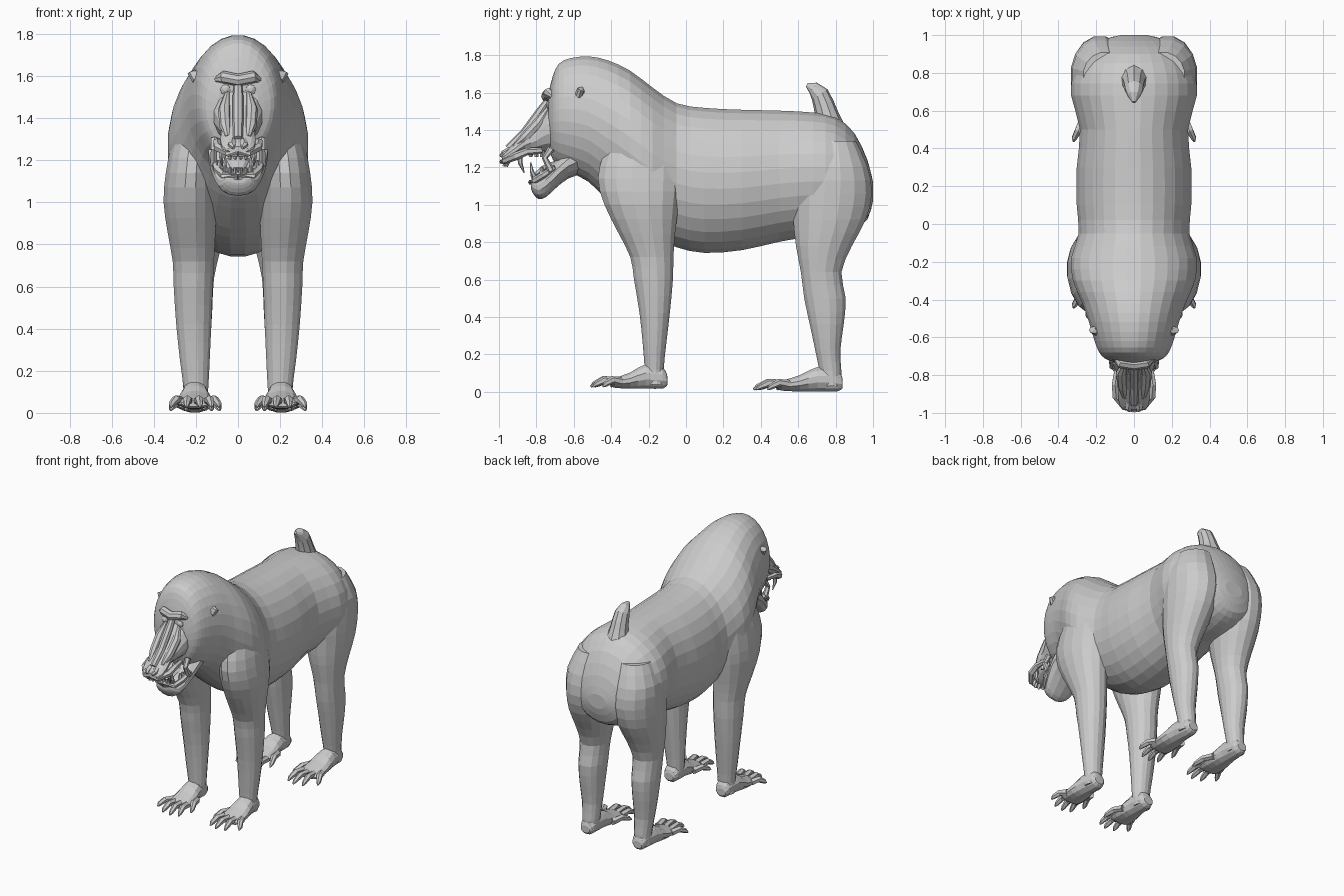
import bpy, bmesh, math
from mathutils import Vector


def skin(name, rings, mirror=False):
    """Closed flat-shaded mesh through a list of point rings."""
    bm = bmesh.new()
    loops = [[bm.verts.new(p) for p in r] for r in rings]
    n = len(loops[0])
    for a, b in zip(loops, loops[1:]):
        for i in range(n):
            j = (i + 1) % n
            bm.faces.new((a[i], a[j], b[j], b[i]))
    bm.faces.new(loops[0])
    bm.faces.new(loops[-1])
    bmesh.ops.recalc_face_normals(bm, faces=bm.faces[:])
    me = bpy.data.meshes.new(name)
    bm.to_mesh(me)
    bm.free()
    ob = bpy.data.objects.new(name, me)
    bpy.context.collection.objects.link(ob)
    if mirror:
        ob.modifiers.new("Mirror", 'MIRROR').use_mirror_merge = False
    return ob


def smooth_rows(rows):
    """Insert one Catmull-Rom row between each pair."""
    out = []
    for i in range(len(rows) - 1):
        a, b = rows[i], rows[i + 1]
        p, q = rows[max(i - 1, 0)], rows[min(i + 2, len(rows) - 1)]
        out.append(a)
        out.append(tuple((9 * (s + t) - u - v) / 16 for s, t, u, v in zip(a, b, p, q)))
    return out + [rows[-1]]


def loft(name, axis, rows, sides=20, mirror=False):
    """Rows: position on axis, then x low/high and other-axis low/high."""
    rings = []
    for pos, x0, x1, b0, b1 in smooth_rows(rows):
        ring = []
        for k in range(sides):
            t = 2 * math.pi * (k + 0.5) / sides
            x = (x0 + x1) / 2 + (x1 - x0) / 2 * math.cos(t)
            b = (b0 + b1) / 2 + (b1 - b0) / 2 * math.sin(t)
            ring.append((x, pos, b) if axis == 'y' else (x, b, pos))
        rings.append(ring)
    return skin(name, rings, mirror)


def tube(name, pts, radii, sides=8, mirror=False, flat=1.0):
    """Tapered tube along points; flat scales its thickness."""
    pts = [Vector(p) for p in pts]
    rings = []
    for i, (p, r) in enumerate(zip(pts, radii)):
        d = (pts[min(i + 1, len(pts) - 1)] - pts[max(i - 1, 0)]).normalized()
        u = d.cross(Vector((1, 0, 0)) if abs(d.x) < 0.9 else Vector((0, 0, 1))).normalized()
        v = d.cross(u)
        rings.append([p + u * r * flat * math.cos(2 * math.pi * k / sides)
                      + v * r * math.sin(2 * math.pi * k / sides) for k in range(sides)])
    return skin(name, rings, mirror)


def sym(rows):
    return [(y, -w, w, lo, hi) for y, w, lo, hi in rows]


# Torso, mane and skull
body = loft("body", 'y', sym([
    (1.0, .07, 1.02, 1.12), (.97, .18, .92, 1.24), (.9, .26, .87, 1.385), (.8, .32, .84, 1.47),
    (.68, .335, .83, 1.495), (.5, .288, .80, 1.505), (.3, .305, .755, 1.51), (.1, .305, .74, 1.52),
    (-.05, .295, .77, 1.545), (-.18, .335, .83, 1.63), (-.3, .325, .92, 1.72),
    (-.42, .275, 1.02, 1.775), (-.52, .24, 1.12, 1.795), (-.62, .21, 1.17, 1.785),
    (-.68, .185, 1.2, 1.755), (-.712, .155, 1.24, 1.69), (-.735, .10, 1.3, 1.6)]), 28)

# Legs, merged into the body
front_legs = loft("front_legs", 'z', [
    (.04, .15, .26, -.22, -.11), (.12, .14, .26, -.222, -.118), (.25, .133, .277, -.232, -.105),
    (.42, .125, .295, -.25, -.085), (.6, .118, .307, -.28, -.068), (.72, .112, .312, -.30, -.065),
    (.85, .105, .335, -.365, -.055), (1.0, .10, .356, -.44, -.035), (1.14, .10, .345, -.475, -.02),
    (1.28, .10, .315, -.44, -.03), (1.42, .12, .25, -.36, -.1)], 16, True)
rear_legs = loft("rear_legs", 'z', [
    (.03, .15, .26, .72, .83), (.11, .145, .26, .712, .832), (.22, .138, .272, .69, .826),
    (.36, .128, .288, .66, .845), (.5, .12, .296, .63, .856), (.64, .112, .302, .612, .833),
    (.78, .08, .318, .585, .89), (.92, .045, .332, .57, .965), (1.06, .025, .337, .565, .998),
    (1.2, .03, .33, .60, .975), (1.34, .04, .27, .66, .91)], 16, True)
for leg in (front_legs, rear_legs):
    mod = body.modifiers.new("Join", 'BOOLEAN')
    mod.operation, mod.solver, mod.object = 'UNION', 'EXACT', leg
    bpy.context.view_layer.objects.active = body
    bpy.ops.object.modifier_apply(modifier=mod.name)
    bpy.data.objects.remove(leg)


# Feet with five toes
def foot(name, heel, length, z):
    def y(t):
        return heel - t * length
    loft(name, 'y', [
        (y(0), .17, .24, z + .02, z + .07), (y(.06), .15, .255, z, z + .12),
        (y(.28), .14, .27, z, z + .135), (y(.48), .125, .285, z, z + .09),
        (y(.68), .125, .285, z + .005, z + .06), (y(.74), .14, .27, z + .015, z + .045)], 12, True)
    toes = [(.135, .088, .42, .74), (.145, .125, .66, .95), (.19, .18, .68, 1.0),
            (.235, .245, .67, .97), (.27, .32, .6, .84)]
    for i, (x0, x1, t0, t1) in enumerate(toes):
        mid = (x0 + x1) / 2
        tube(f"{name}_toe_{i + 1}",
             [(x0, y(t0), z + .04), (mid, y((t0 + t1) / 2), z + .048),
              (x1 * .85 + mid * .15, y(t0 * .15 + t1 * .85), z + .026), (x1, y(t1), z + .012)],
             [.024, .021, .015, .005], 6, True)


foot("front_foot", -.10, .41, .015)
foot("rear_foot", .838, .478, 0)

# Tail
tube("tail", [(0, .765, 1.42), (0, .75, 1.49), (0, .735, 1.54), (0, .715, 1.59),
              (0, .68, 1.625), (0, .645, 1.64)], [.08, .062, .056, .05, .034, .01], 10)

# Muzzle and lower jaw
loft("muzzle", 'y', sym([
    (-.66, .13, 1.27, 1.56), (-.74, .115, 1.28, 1.53), (-.80, .09, 1.28, 1.44),
    (-.86, .082, 1.275, 1.385), (-.92, .085, 1.245, 1.33), (-.965, .075, 1.23, 1.285),
    (-.985, .05, 1.235, 1.265)]), 14)
loft("lower_jaw", 'y', sym([
    (-.54, .14, 1.17, 1.36), (-.63, .145, 1.14, 1.31), (-.70, .13, 1.085, 1.24),
    (-.75, .11, 1.04, 1.19), (-.79, .09, 1.03, 1.155), (-.82, .065, 1.065, 1.14),
    (-.83, .04, 1.09, 1.125)]), 14)
tube("tongue", [(0, -.70, 1.21), (0, -.76, 1.19), (0, -.81, 1.155)], [.06, .05, .03], 8, flat=.4)

# Brow, eyes, nose ridges, nostrils
tube("brow", [(-.13, -.685, 1.57), (-.07, -.735, 1.595), (0, -.745, 1.58),
              (.07, -.735, 1.595), (.13, -.685, 1.57)], [.012, .03, .03, .03, .012])
tube("eye", [(.06, -.715, 1.535), (.06, -.738, 1.535), (.06, -.748, 1.535)],
     [.03, .024, .008], 8, True)
tube("nose_bridge", [(0, -.735, 1.56), (0, -.775, 1.50), (0, -.86, 1.385), (0, -.95, 1.3)],
     [.02, .026, .026, .022])
tube("cheek_ridge", [(.05, -.735, 1.52), (.065, -.785, 1.44), (.06, -.86, 1.36), (.05, -.92, 1.31)],
     [.012, .03, .028, .012], 8, True)
tube("nostril", [(.025, -.94, 1.29), (.03, -.975, 1.27), (.02, -.992, 1.26)],
     [.02, .02, .008], 6, True)

# Lips
tube("upper_lip", [(.09, -.77, 1.29), (.10, -.85, 1.285), (.095, -.91, 1.26), (.05, -.97, 1.235),
                   (0, -.985, 1.23)], [.015, .02, .022, .018, .014], 6, True)
tube("lower_lip", [(.115, -.70, 1.2), (.10, -.76, 1.16), (.07, -.81, 1.13), (0, -.83, 1.12)],
     [.015, .018, .018, .015], 6, True)
tube("mouth_corner", [(.11, -.72, 1.3), (.115, -.755, 1.25), (.115, -.72, 1.18)],
     [.02, .016, .02], 6, True)

# Teeth
tube("upper_canine", [(.075, -.89, 1.27), (.08, -.885, 1.22), (.075, -.865, 1.17)],
     [.016, .012, .003], 6, True)
tube("lower_canine", [(.06, -.80, 1.13), (.062, -.825, 1.18), (.06, -.83, 1.225)],
     [.014, .011, .003], 6, True)
for i, x in enumerate((.013, .038)):
    tube(f"upper_incisor_{i + 1}", [(x, -.965 + x * .5, 1.24), (x, -.98 + x * .5, 1.205)],
         [.012, .008], 4, True)
    tube(f"lower_incisor_{i + 1}", [(x, -.81, 1.12), (x, -.825, 1.165)], [.012, .008], 4, True)
for i in range(3):
    y = -.77 - i * .03
    tube(f"upper_molar_{i + 1}", [(.075, y, 1.29), (.075, y, 1.255)], [.014, .01], 4, True)
    tube(f"lower_molar_{i + 1}", [(.085, y + .06, 1.16), (.085, y + .06, 1.2)], [.014, .01], 4, True)

# Ears
tube("ear", [(.17, -.565, 1.58), (.195, -.57, 1.595), (.21, -.56, 1.615), (.2, -.555, 1.625)],
     [.02, .032, .03, .008], 8, True, .7)
tube("ear_lobe", [(.18, -.575, 1.60), (.2, -.57, 1.57), (.195, -.56, 1.55)],
     [.014, .016, .006], 6, True)
